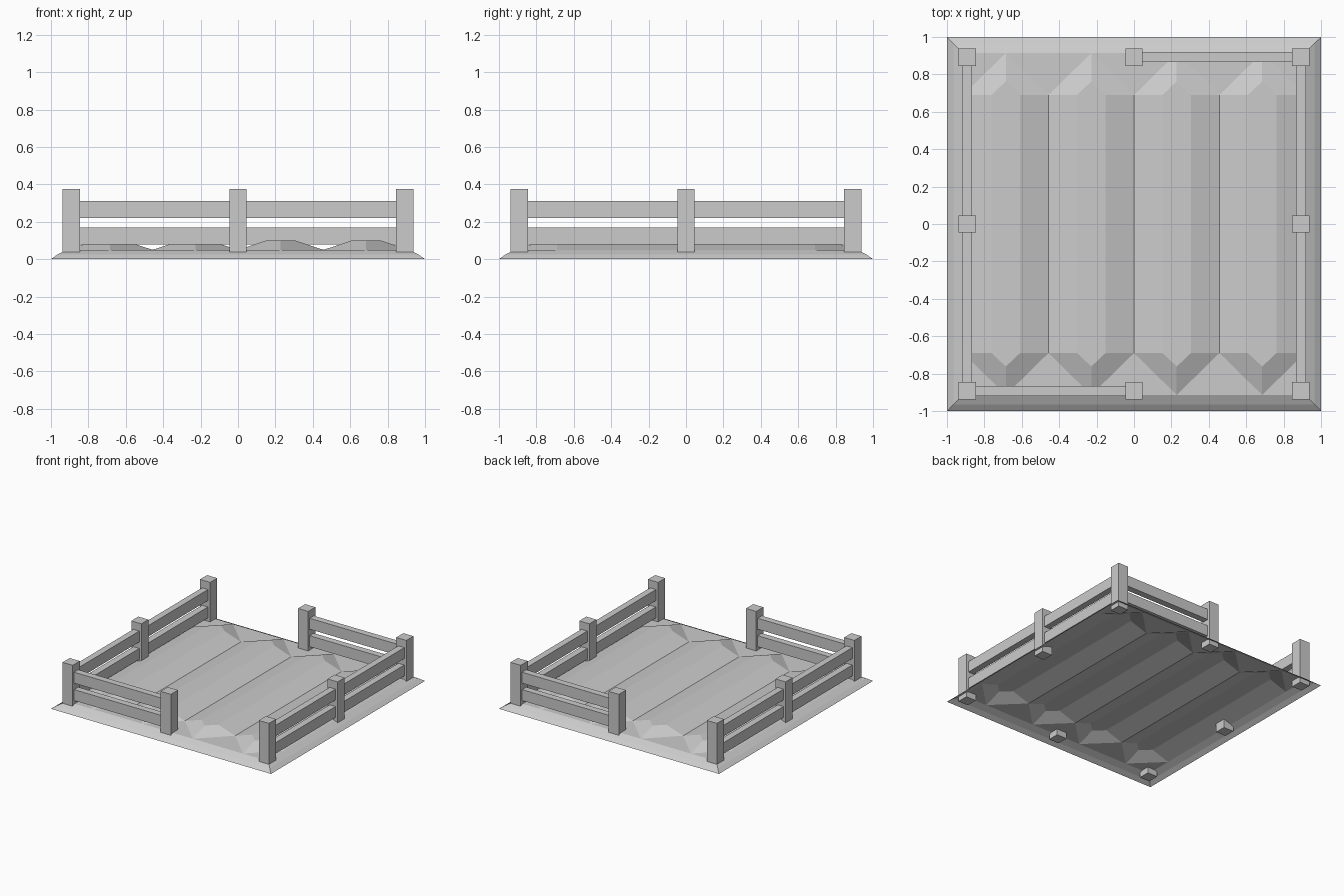
import bpy, bmesh

if "Cube" in bpy.data.objects:
    bpy.data.objects.remove(bpy.data.objects["Cube"])

R = 0.914          # half size of the ploughed bed
YE = 0.69          # half length of the full-height ridge
YT = 0.762         # tip of the flat ridge top
LOW, HIGH = 0.05, 0.10
P = 2 * R / 4      # ridge pitch
C = 0.892          # fence line distance from centre


def add_object(name, bm):
    bmesh.ops.remove_doubles(bm, verts=bm.verts, dist=0.0002)
    me = bpy.data.meshes.new(name)
    bm.to_mesh(me)
    bm.free()
    ob = bpy.data.objects.new(name, me)
    bpy.context.collection.objects.link(ob)
    return ob


def face(bm, pts):
    f = bm.faces.new([bm.verts.new(p) for p in pts])
    f.normal_update()
    if f.normal.z < 0:
        f.normal_flip()


def box(name, x0, x1, y0, y1, z0, z1):
    bm = bmesh.new()
    bmesh.ops.create_cube(bm, size=1)
    for v in bm.verts:
        v.co.x = x1 if v.co.x > 0 else x0
        v.co.y = y1 if v.co.y > 0 else y0
        v.co.z = z1 if v.co.z > 0 else z0
    return add_object(name, bm)


# Ground sheet, open underneath: sloping rim
bm = bmesh.new()
rim = [(1.0, 0.0), (0.965, 0.025), (R, LOW)]
corners = [(-1, -1), (1, -1), (1, 1), (-1, 1)]
for (a, za), (b, zb) in zip(rim, rim[1:]):
    for i in range(4):
        (x0, y0), (x1, y1) = corners[i], corners[(i + 1) % 4]
        face(bm, [(x0 * a, y0 * a, za), (x1 * a, y1 * a, za),
                  (x1 * b, y1 * b, zb), (x0 * b, y0 * b, zb)])

# Four furrow ridges with chamfered ends
for i in range(4):
    c = -R + P * (i + 0.5)
    h, t = P / 2, P / 6
    face(bm, [(c - t, -YE, HIGH), (c, -YT, HIGH), (c + t, -YE, HIGH),
              (c + t, YE, HIGH), (c, YT, HIGH), (c - t, YE, HIGH)])
    for s in (-1, 1):
        face(bm, [(c + s * h, -YE, LOW), (c + s * t, -YE, HIGH),
                  (c + s * t, YE, HIGH), (c + s * h, YE, LOW)])
        for e in (-1, 1):
            face(bm, [(c + s * h, e * YE, LOW), (c + s * t, e * YE, HIGH),
                      (c, e * YT, HIGH), (c, e * R, LOW)])
            face(bm, [(c + s * h, e * YE, LOW), (c, e * R, LOW),
                      (c + s * h, e * R, LOW)])
add_object("field_ground", bm)

# Fence posts around the edge
w = 0.046
for x in (-C, 0, C):
    for y in (-C, 0, C):
        if x or y:
            box("fence_post", x - w, x + w, y - w, y + w, 0.0, 0.375)

# Rails: both sides full, front left half, back right half
r = 0.027
for z0, z1 in ((0.078, 0.168), (0.221, 0.311)):
    for x in (-C, C):
        for y0, y1 in ((-C + w, -w), (w, C - w)):
            box("side_rail", x - r, x + r, y0, y1, z0, z1)
    box("front_rail", -C + w, -w, -C - r, -C + r, z0, z1)
    box("back_rail", w, C - w, C - r, C + r, z0, z1)
